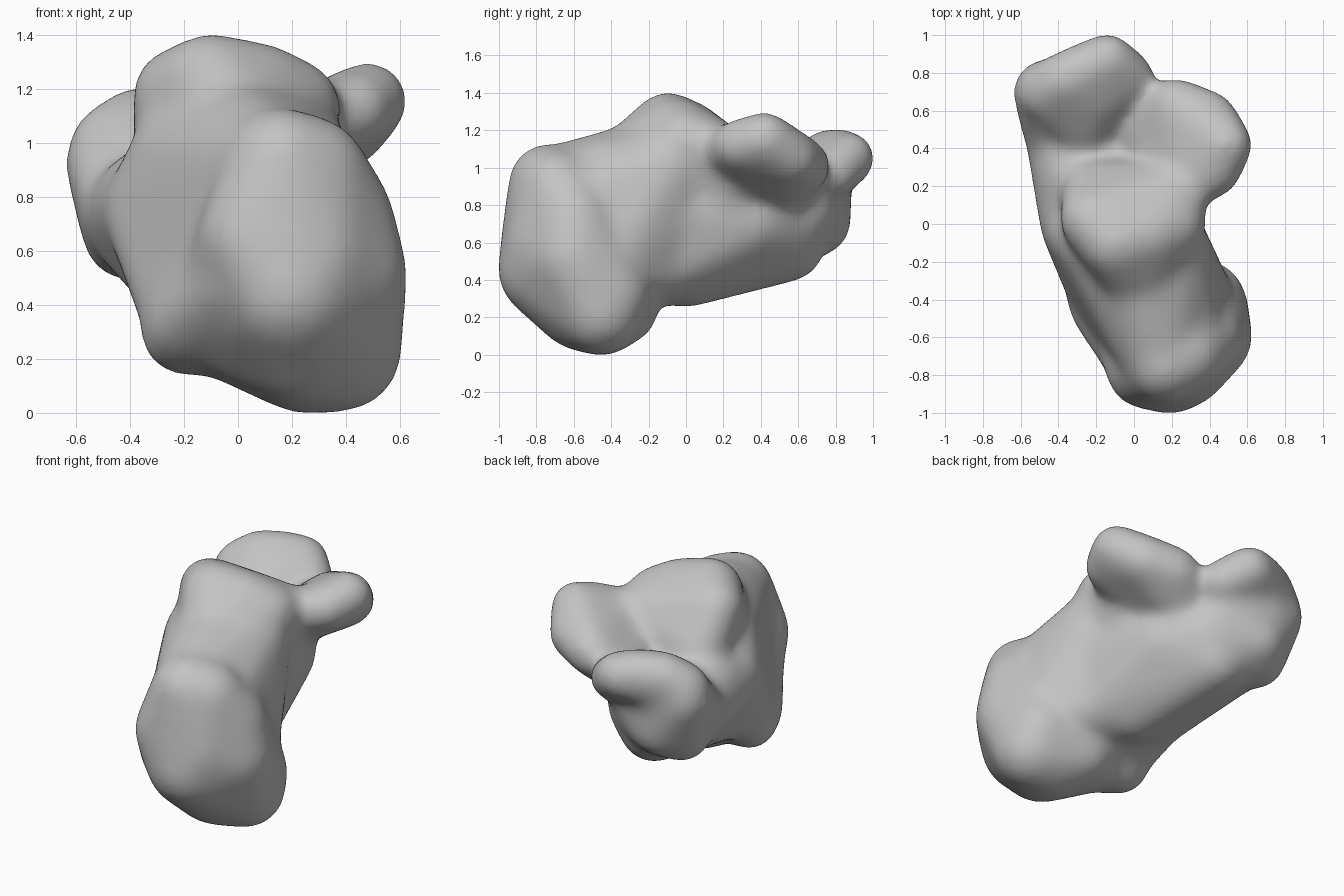
import bpy
import bmesh
from mathutils import Vector

cube = bpy.data.objects.get("Cube")
if cube:
    bpy.data.objects.remove(cube, do_unlink=True)

# Unit ball directions shared by every rounded lobe
ball = bmesh.new()
bmesh.ops.create_icosphere(ball, subdivisions=3, radius=1)
directions = [v.co.copy() for v in ball.verts]
ball.free()

# Softening shrinks small balls more, so each is made slightly larger
ALLOWANCE = .0025


def add_lobe(target, balls):
    """Append the rounded hull around balls given as (x, y, z, radius)."""
    bm = bmesh.new()
    for x, y, z, radius in balls:
        for d in directions:
            bm.verts.new(Vector((x, y, z)) + d * (radius + ALLOWANCE / radius))
    bmesh.ops.convex_hull(bm, input=bm.verts[:], use_existing_faces=False)
    loose = [v for v in bm.verts if not v.link_faces]
    bmesh.ops.delete(bm, geom=loose, context='VERTS')
    bmesh.ops.recalc_face_normals(bm, faces=bm.faces[:])
    part = bpy.data.meshes.new("lobe")
    bm.to_mesh(part)
    bm.free()
    target.from_mesh(part)
    bpy.data.meshes.remove(part)


# Thick heel end
heel = [
    (.16, -.74, .92, .2), (.27, -.69, .89, .2), (.06, -.77, .65, .2),
    (.19, -.75, .45, .25), (.27, -.74, .58, .22), (.4, -.6, .52, .22),
    (.36, -.6, .72, .21), (.38, -.46, .23, .22), (.25, -.45, .222, .22),
    (.23, -.57, .25, .22), (.38, -.4, .32, .2), (.13, -.33, .24, .17),
    (-.05, -.42, .34, .2),
]
# Small bump low on the outer side of the heel
outer_bump = [
    (-.2, -.36, .3, .15), (-.17, -.44, .34, .16), (.05, -.72, .5, .19),
    (.1, -.4, .35, .2), (-.1, -.25, .55, .2),
]
# Neck rising from the heel to the middle
neck = [
    (.14, -.7, .91, .2), (.27, -.6, .8, .2), (.08, -.66, .5, .2),
    (.02, -.3, 1.02, .2), (.18, -.1, 1.0, .2), (-.2, -.1, .95, .19),
    (.18, -.13, .72, .2), (.33, -.42, .48, .2), (.14, -.13, .48, .19),
    (-.3, 0, .75, .19), (-.2, -.08, .5, .18), (-.19, -.36, .34, .15),
]
# Raised joint surface sloping down to the back
upper_joint = [
    (-.1, -.1, 1.215, .18), (-.22, .02, 1.18, .16), (.08, -.05, 1.18, .18),
    (.2, 0, 1.13, .17), (.22, .17, 1.1, .13), (-.22, .18, .96, .15),
    (.15, .2, .85, .15), (-.15, 0, .9, .2), (.02, -.28, 1.04, .19),
]
# Lower trunk running to the far end
trunk = [
    (-.3, 0, .75, .19), (-.33, .25, .79, .18), (.16, -.1, .74, .2),
    (.14, -.12, .49, .19), (.06, .34, .71, .2), (0, 0, .46, .2),
    (-.2, 0, .5, .17), (-.15, .55, .58, .18), (-.42, .55, .73, .16),
    (-.07, .56, .72, .18),
]
# Wedge-shaped far end
end_block = [
    (-.47, .7, .93, .16), (-.36, .72, 1.0, .15), (-.41, .62, .65, .15),
    (-.32, .72, .7, .15), (-.14, .67, .87, .17), (-.1, .58, .72, .18),
    (-.43, .5, .78, .15),
]
# Overhanging lip on the far end, sloping down to the groove
end_lip = [
    (-.47, .7, .99, .14), (-.38, .76, 1.06, .13), (-.25, .82, 1.065, .13),
    (-.14, .87, 1.05, .125), (-.03, .78, .97, .12), (-.2, .68, .97, .15),
    (-.27, .5, .88, .13),
]
# Side shelf
shelf = [
    (.485, .42, 1.155, .13), (.43, .28, 1.12, .12), (.4, .56, 1.05, .13),
    (.22, .63, 1.01, .13), (.3, .2, 1.09, .1), (.18, .35, .95, .12),
    (.04, .5, .86, .13),
]

lobes = (heel, outer_bump, neck, upper_joint, trunk, end_block, end_lip, shelf)
body = bmesh.new()
for lobe in lobes:
    add_lobe(body, lobe)
mesh = bpy.data.meshes.new("heel_bone")
body.to_mesh(mesh)
body.free()
bone = bpy.data.objects.new("heel_bone", mesh)
bpy.context.collection.objects.link(bone)

# Fuse the lobes into one soft skin
remesh = bone.modifiers.new("fuse", 'REMESH')
remesh.mode = 'VOXEL'
remesh.voxel_size = .02
remesh.use_smooth_shade = True
soften = bone.modifiers.new("soften", 'SMOOTH')
soften.factor = .5
soften.iterations = 65

# Plain grey surface
grey = bpy.data.materials.new("plain_grey")
grey.use_nodes = True
colour = (.55, .55, .55, 1)
grey.diffuse_color = colour
grey.node_tree.nodes["Principled BSDF"].inputs["Base Color"].default_value = colour
mesh.materials.append(grey)
for face in mesh.polygons:
    face.material_index = 0
    face.use_smooth = True
